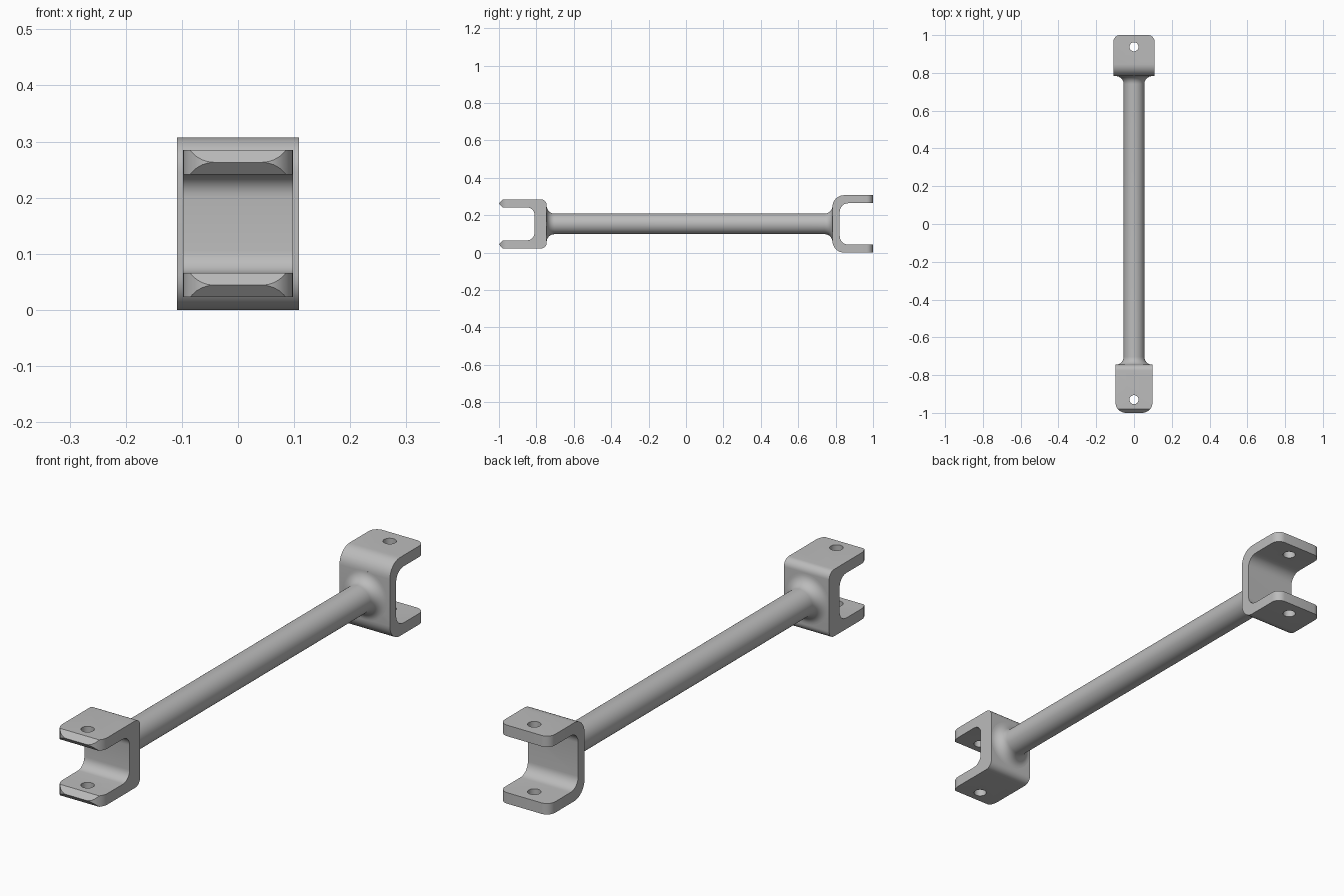
import bpy, bmesh, math
from mathutils import Vector

if "Cube" in bpy.data.objects:
    bpy.data.objects.remove(bpy.data.objects["Cube"])

ZC = 0.1535  # height of the rod axis
steel = bpy.data.materials.new("steel grey")
steel.diffuse_color = (0.50, 0.50, 0.50, 1)
steel.use_nodes = True
steel.node_tree.nodes["Principled BSDF"].inputs["Base Color"].default_value = steel.diffuse_color


def rounded(points, segs=8):
    """Turn (a, b, radius) corners into an outline with arcs."""
    out, n = [], len(points)
    for i, (a, b, r) in enumerate(points):
        p = Vector((a, b))
        if r == 0:
            out.append(p)
            continue
        u = (Vector(points[i - 1][:2]) - p).normalized()
        v = (Vector(points[(i + 1) % n][:2]) - p).normalized()
        c = p + (u + v) * r                      # right-angled corners
        for k in range(segs + 1):
            t = k / segs * math.pi / 2
            out.append(c - v * r * math.cos(t) - u * r * math.sin(t))
    return out


def make(name, bm):
    bmesh.ops.recalc_face_normals(bm, faces=bm.faces)
    me = bpy.data.meshes.new(name)
    bm.to_mesh(me)
    bm.free()
    me.materials.append(steel)
    ob = bpy.data.objects.new(name, me)
    bpy.context.collection.objects.link(ob)
    return ob


def prism(name, outline, place, depth):
    """Extrude an outline, place() maps it into space."""
    bm = bmesh.new()
    f = bm.faces.new([bm.verts.new(place(p)) for p in outline])
    ext = bmesh.ops.extrude_face_region(bm, geom=[f])
    bmesh.ops.translate(bm, vec=depth,
                        verts=[e for e in ext["geom"] if isinstance(e, bmesh.types.BMVert)])
    return make(name, bm)


def cut(ob, tool, op):
    mod = ob.modifiers.new(op, 'BOOLEAN')
    mod.operation, mod.object, mod.solver = op, tool, 'EXACT'
    bpy.ops.object.select_all(action='DESELECT')
    bpy.context.view_layer.objects.active = ob
    ob.select_set(True)
    bpy.ops.object.modifier_apply(modifier=mod.name)
    bpy.data.objects.remove(tool)


def smooth(ob):
    bpy.ops.object.select_all(action='DESELECT')
    bpy.context.view_layer.objects.active = ob
    ob.select_set(True)
    bpy.ops.object.shade_smooth_by_angle(angle=math.radians(30))


def fork(name, side, half_w, half_h, back, inner, arm, r_out, r_in, r_tip, wedge, hole_y):
    """U-shaped clevis opening towards +y * side; wedge is the tip bevel length."""
    hi = half_h - arm

    def arm_tip(s):
        if not wedge:
            return [(1, s * half_h, 0), (1, s * hi, 0)]
        return [(1 - wedge, s * half_h, 0), (1, s * (half_h + hi) / 2, 0), (1 - wedge, s * hi, 0)]

    profile = ([(back, half_h, r_out)] + arm_tip(1) +
               [(inner, hi, r_in), (inner, -hi, r_in)] +
               arm_tip(-1)[::-1] + [(back, -half_h, r_out)])
    ob = prism(name, rounded(profile),
               lambda p: (-half_w, side * p.x, ZC + p.y), (2 * half_w, 0, 0))
    # rounded arm ends in plan
    plan = [(-half_w - .0, back - .1, 0), (half_w, back - .1, 0),
            (half_w, 1, r_tip), (-half_w, 1, r_tip)]
    cut(ob, prism("plan_cutter", rounded(plan),
                  lambda p: (p.x, side * p.y, -.2), (0, 0, .8)), 'INTERSECT')
    # pin hole through both arms
    ring = [Vector((.024 * math.cos(k * math.pi / 16),
                    hole_y + .024 * math.sin(k * math.pi / 16))) for k in range(32)]
    cut(ob, prism("pin_cutter", ring,
                  lambda p: (p.x, side * p.y, -.2), (0, 0, .8)), 'DIFFERENCE')
    smooth(ob)


fork("front_fork", -1, .098, .131, .745, .81, .043, .03, .04, .055, .02, .93)
fork("rear_fork", 1, .109, .1535, .783, .822, .043, .062, .045, .035, 0, .938)

# Rod with a flared fillet at each end
R, F, SEG = .055, .042, 48
stations = []
for y_end, s in ((-.745, 1), (.783, -1)):
    part = [(y_end - s * .003, R + F)]
    for k in range(11):
        t = k / 10 * math.pi / 2
        part.append((y_end + s * F * (1 - math.cos(t)), R + F * (1 - math.sin(t))))
    stations += part if s == 1 else part[::-1]
bm = bmesh.new()
rings = [[bm.verts.new((r * math.cos(2 * math.pi * k / SEG), y,
                        ZC + r * math.sin(2 * math.pi * k / SEG))) for k in range(SEG)]
         for y, r in stations]
for a, b in zip(rings, rings[1:]):
    for k in range(SEG):
        j = (k + 1) % SEG
        bm.faces.new((a[k], a[j], b[j], b[k]))
bm.faces.new(rings[0])
bm.faces.new(rings[-1])
smooth(make("rod", bm))
